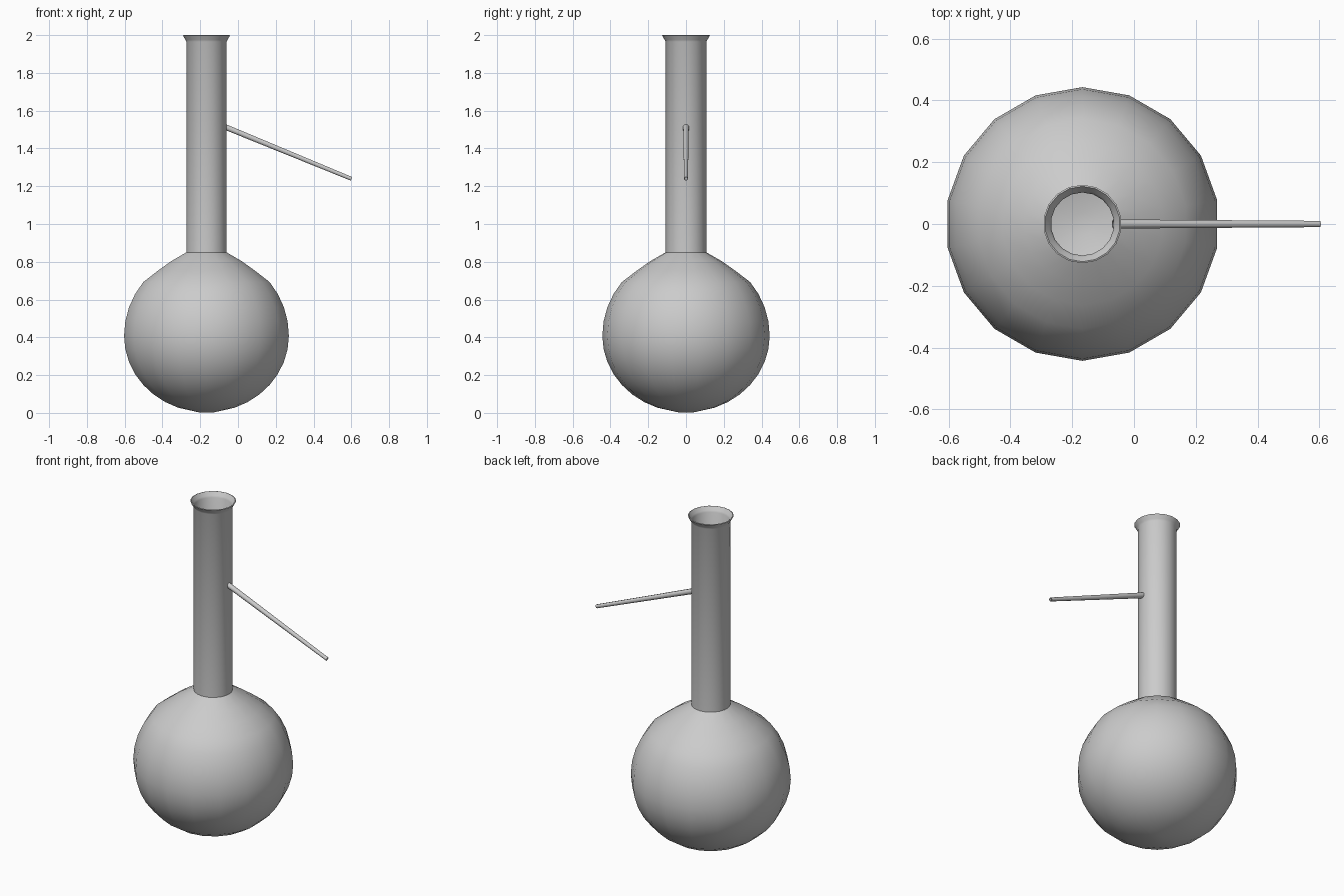
import bpy, bmesh, math
from mathutils import Vector, Matrix

if "Cube" in bpy.data.objects:
    bpy.data.objects.remove(bpy.data.objects["Cube"])

AXIS_X = -0.167   # vertical axis of the flask body


def lathe(name, profile, sides, matrix, phase=0.0, closed=False, angle=40):
    """Revolve (radius, height) points round local z, then place with matrix."""
    bm = bmesh.new()
    rings = []
    for r, z in profile:
        rings.append([bm.verts.new((r * math.cos(phase + 2 * math.pi * i / sides),
                                    r * math.sin(phase + 2 * math.pi * i / sides), z))
                      for i in range(sides)])
    pairs = list(zip(rings, rings[1:]))
    if closed:
        pairs.append((rings[-1], rings[0]))
    for a, b in pairs:
        for i in range(sides):
            j = (i + 1) % sides
            bm.faces.new((a[i], a[j], b[j], b[i]))
    if not closed:
        bm.faces.new(rings[0])
        bm.faces.new(rings[-1])
    bmesh.ops.recalc_face_normals(bm, faces=bm.faces)
    bm.transform(matrix)
    mesh = bpy.data.meshes.new(name)
    bm.to_mesh(mesh)
    bm.free()
    obj = bpy.data.objects.new(name, mesh)
    bpy.context.collection.objects.link(obj)
    bpy.ops.object.select_all(action='DESELECT')
    obj.select_set(True)
    bpy.context.view_layer.objects.active = obj
    bpy.ops.object.shade_smooth_by_angle(angle=math.radians(angle))
    return obj


# Flask body: round bulb, straight neck and flared lip, with a thin inner wall
WALL = 0.006


def bulb(offset):
    pts = [(0.037, 0.002 + offset)]
    for deg in range(-70, 41, 10):
        a = math.radians(deg)
        height = 0.405 if deg < 0 else 0.443
        pts.append(((0.443 - offset) * math.cos(a),
                    0.408 + (height - offset) * math.sin(a)))
    pts += [(0.262 - offset, 0.752 - offset), (0.19 - offset, 0.803 - offset)]
    return pts


outer = bulb(0) + [(0.108, 0.85), (0.108, 1.965), (0.113, 1.975), (0.127, 1.998)]
inner = bulb(WALL) + [(0.102, 0.85), (0.102, 1.97), (0.108, 1.98), (0.122, 2.0)]
lathe("flask_body", outer + inner[::-1], 18,
      Matrix.Translation((AXIS_X, 0, 0)), phase=math.pi / 2)

# Side arm: slim tapering hollow tube sloping down from the neck
start, end = Vector((-0.066, 0, 1.513)), Vector((0.601, 0, 1.239))
direction = end - start
length = direction.length
place = Matrix.Translation(start) @ direction.to_track_quat('Z', 'Y').to_matrix().to_4x4()
lathe("side_arm", [(0.016, 0), (0.011, length), (0.008, length), (0.012, 0)], 8,
      place, phase=math.pi / 8, closed=True, angle=50)
